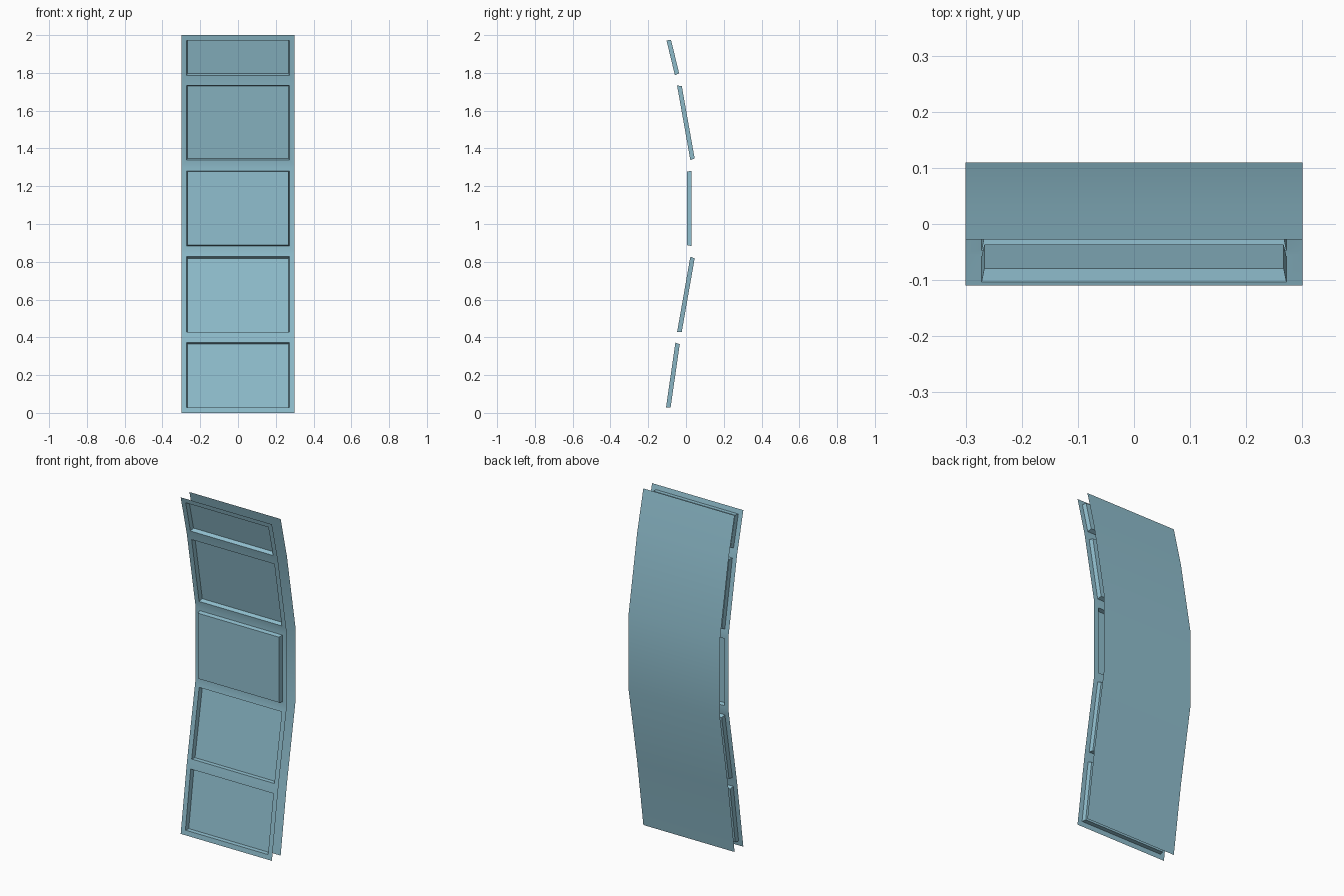
import bpy, bmesh

if "Cube" in bpy.data.objects:
    bpy.data.objects.remove(bpy.data.objects["Cube"])

# Curved side profile (y, z) of the front sheet; the back sheet is the same, shifted
PROFILE = [(-0.11, 0), (-0.052, 0.4), (0.028, 0.855), (0.028, 1.31), (-0.052, 1.76), (-0.11, 2.0)]
HALF_W, GAP = 0.3, 0.082

mat = bpy.data.materials.new("blue_paint")
mat.diffuse_color = (0.28, 0.52, 0.62, 1)
mat.use_nodes = True
mat.node_tree.nodes["Principled BSDF"].inputs["Base Color"].default_value = mat.diffuse_color


def strip(bm, dy, flip):
    """Sheet of five faces following the profile."""
    rows = [[bm.verts.new((x, y + dy, z)) for x in (-HALF_W, HALF_W)] for y, z in PROFILE]
    faces = []
    for (a, b), (d, c) in zip(rows, rows[1:]):
        faces.append(bm.faces.new((a, d, c, b) if flip else (a, b, c, d)))
    bm.normal_update()
    return faces


def finish(bm, name):
    me = bpy.data.meshes.new(name)
    bm.to_mesh(me)
    bm.free()
    ob = bpy.data.objects.new(name, me)
    bpy.context.collection.objects.link(ob)
    me.materials.append(mat)
    bpy.ops.object.select_all(action='DESELECT')
    ob.select_set(True)
    bpy.context.view_layer.objects.active = ob
    bpy.ops.object.shade_smooth_by_angle(angle=0.52)


# Front sheet: framed panels, recessed except for the raised middle one
bm = bmesh.new()
panels = strip(bm, 0, False)
bmesh.ops.inset_individual(bm, faces=panels, thickness=0.04, depth=0)
bm.normal_update()
for i, f in enumerate(panels):
    depth = 0.024 if i == 2 else -0.024
    bmesh.ops.inset_individual(bm, faces=[f], thickness=0.007, depth=depth)
finish(bm, "front_panel")

# Plain back sheet
bm = bmesh.new()
strip(bm, GAP, True)
finish(bm, "back_panel")
